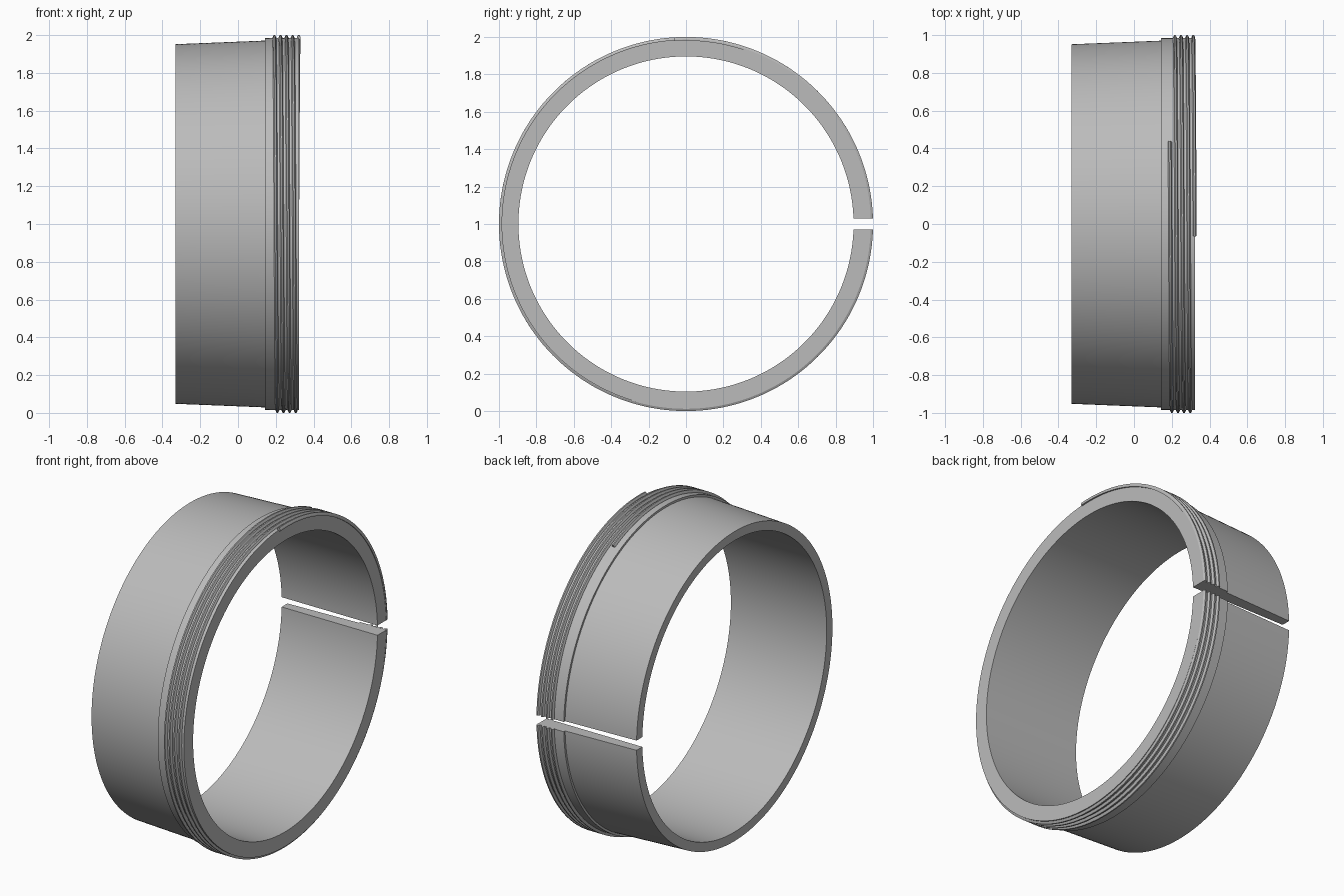
import bpy, bmesh, math

if "Cube" in bpy.data.objects:
    bpy.data.objects.remove(bpy.data.objects["Cube"], do_unlink=True)

TAU = 2 * math.pi
HALF_GAP = 0.03

grey = bpy.data.materials.new("plain grey")
grey.use_nodes = True
grey.diffuse_color = (0.5, 0.5, 0.5, 1)
grey.node_tree.nodes["Principled BSDF"].inputs["Base Color"].default_value = (0.5, 0.5, 0.5, 1)


def on_axis(x, r, a):
    """Point at radius r and angle a around the ring axis, a = 0 facing back."""
    return (x, r * math.cos(a), 1 + r * math.sin(a))


def skin(bm, rings):
    """Join a row of closed sections into a capped solid."""
    rows = [[bm.verts.new(p) for p in ring] for ring in rings]
    n = len(rows[0])
    for one, two in zip(rows, rows[1:]):
        for i in range(n):
            j = (i + 1) % n
            bm.faces.new((one[i], one[j], two[j], two[i]))
    bm.faces.new(rows[0][::-1])
    bm.faces.new(rows[-1])


def finish(bm, name):
    bmesh.ops.recalc_face_normals(bm, faces=bm.faces)
    mesh = bpy.data.meshes.new(name)
    bm.to_mesh(mesh)
    bm.free()
    mesh.materials.append(grey)
    obj = bpy.data.objects.new(name, mesh)
    bpy.context.collection.objects.link(obj)
    bpy.ops.object.select_all(action='DESELECT')
    obj.select_set(True)
    bpy.context.view_layer.objects.active = obj
    bpy.ops.object.shade_smooth_by_angle(angle=math.radians(20))


# Split ring: tapered sleeve, step and threaded collar, with a parallel slot
profile = [(-0.33, 0.896), (-0.33, 0.952), (0.143, 0.971), (0.143, 0.984),
           (0.322, 0.986), (0.322, 0.896)]
STEPS = 240
rings = []
for s in range(STEPS + 1):
    ring = []
    for x, r in profile:
        gap = math.asin(HALF_GAP / r)
        ring.append(on_axis(x, r, gap + (TAU - 2 * gap) * s / STEPS))
    rings.append(ring)
bm = bmesh.new()
skin(bm, rings)
finish(bm, "split_ring")

# Helical thread, interrupted at the slot on every turn
start, end = math.acos(0.44), 4 * TAU + math.acos(-0.065)
x_start, x_end = 0.19, 0.322
section = [(-0.010, 0.98), (-0.010, 0.988), (-0.004, 1.0),
           (0.004, 1.0), (0.010, 0.988), (0.010, 0.98)]
bm = bmesh.new()
for turn in range(5):
    a0 = max(start, turn * TAU + HALF_GAP)
    a1 = min(end, (turn + 1) * TAU - HALF_GAP)
    steps = max(2, int((a1 - a0) / TAU * STEPS))
    rings = []
    for s in range(steps + 1):
        a = a0 + (a1 - a0) * s / steps
        x = x_start + (x_end - x_start) * (a - start) / (end - start)
        rings.append([on_axis(x + dx, r, a) for dx, r in section])
    skin(bm, rings)
finish(bm, "screw_thread")
